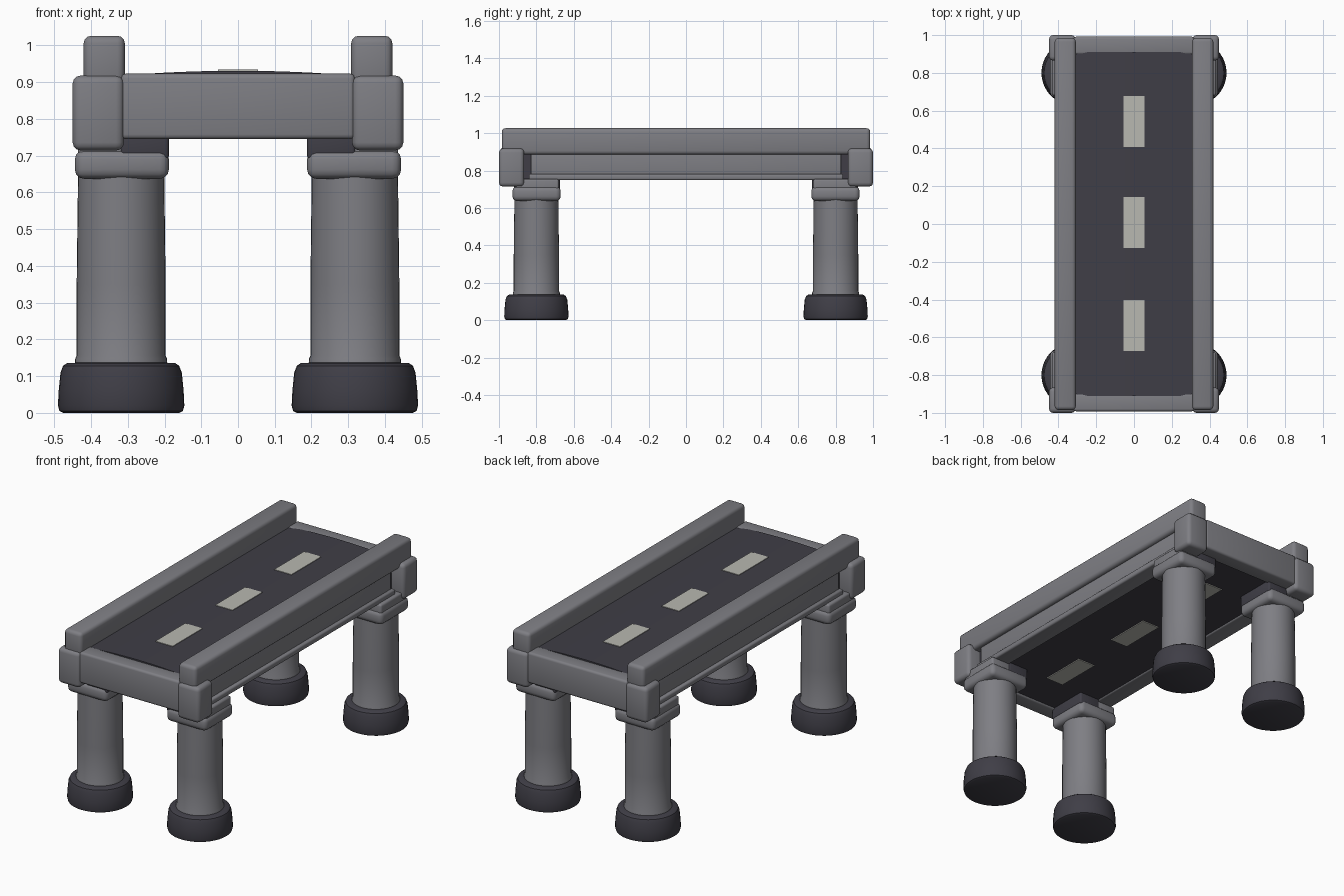
import bpy, bmesh, math

if "Cube" in bpy.data.objects:
    bpy.data.objects.remove(bpy.data.objects["Cube"])


def material(name, rgb):
    m = bpy.data.materials.new(name)
    m.diffuse_color = (*rgb, 1)
    m.use_nodes = True
    m.node_tree.nodes["Principled BSDF"].inputs["Base Color"].default_value = m.diffuse_color
    return m


GRAY = material("concrete gray", (0.21, 0.21, 0.23))
DARK = material("asphalt dark", (0.05, 0.048, 0.062))
PALE = material("lane marking", (0.48, 0.48, 0.44))


def finish(bm, name, mat):
    bmesh.ops.recalc_face_normals(bm, faces=bm.faces)
    me = bpy.data.meshes.new(name)
    bm.to_mesh(me)
    bm.free()
    me.materials.append(mat)
    ob = bpy.data.objects.new(name, me)
    bpy.context.collection.objects.link(ob)
    bpy.context.view_layer.objects.active = ob
    ob.select_set(True)
    bpy.ops.object.shade_smooth_by_angle(angle=math.radians(35))
    ob.select_set(False)
    return ob


def box(name, x, y, z, mat, bevel=0.0):
    """Rounded box given by its (min, max) range on each axis."""
    bm = bmesh.new()
    bmesh.ops.create_cube(bm, size=1)
    for v in bm.verts:
        for i, (a, b) in enumerate((x, y, z)):
            v.co[i] = (a + b) / 2 + v.co[i] * (b - a)
    if bevel:
        bmesh.ops.bevel(bm, geom=bm.edges[:], offset=bevel, segments=3,
                        profile=0.5, affect='EDGES')
    return finish(bm, name, mat)


def span(sign, a, b):
    return tuple(sorted((sign * a, sign * b)))


def lathe(name, cx, cy, profile, mat, n=40):
    """Closed solid turned from (radius, height) points."""
    bm = bmesh.new()
    rings = [[bm.verts.new((cx + r * math.cos(2 * math.pi * k / n),
                            cy + r * math.sin(2 * math.pi * k / n), z))
              for k in range(n)] for r, z in profile]
    for a, b in zip(rings, rings[1:]):
        for k in range(n):
            j = (k + 1) % n
            bm.faces.new((a[k], a[j], b[j], b[k]))
    bm.faces.new(rings[0])
    bm.faces.new(rings[-1])
    return finish(bm, name, mat)


# Road deck: slab with a slightly arched top
bm = bmesh.new()
pts = [(-0.315, 0.755), (0.315, 0.755)]
for i in range(13):
    t = 1 - i / 6
    pts.append((0.315 * t, 0.931 - 0.013 * t * t))
face = bm.faces.new([bm.verts.new((x, -0.91, z)) for x, z in pts])
ext = bmesh.ops.extrude_face_region(bm, geom=[face])
for g in ext["geom"]:
    if isinstance(g, bmesh.types.BMVert):
        g.co.y = 0.91
finish(bm, "road_deck", DARK)

# Lane markings, on the top and on the underside
for i, yc in enumerate((-0.537, 0.007, 0.543)):
    box(f"lane_marking_top_{i}", (-0.055, 0.055), (yc - 0.135, yc + 0.135), (0.926, 0.934), PALE)
    box(f"lane_marking_under_{i}", (-0.055, 0.055), (yc - 0.135, yc + 0.135), (0.75, 0.758), PALE)

# Side rails and the recessed girders beneath them
for sx, side in ((-1, "left"), (1, "right")):
    box(f"{side}_rail", span(sx, 0.308, 0.42), (-0.985, 0.985), (0.885, 1.026), GRAY, 0.02)
    box(f"{side}_girder", span(sx, 0.30, 0.395), (-0.83, 0.83), (0.76, 0.90), GRAY, 0.008)
    box(f"{side}_girder_lip", span(sx, 0.312, 0.415), (-0.84, 0.84), (0.748, 0.782), GRAY, 0.01)
    box(f"{side}_girder_core", span(sx, 0.30, 0.37), (-0.90, 0.90), (0.757, 0.89), DARK)

# End beams
for sy, end in ((-1, "front"), (1, "back")):
    box(f"{end}_beam", (-0.318, 0.318), span(sy, 0.897, 0.992), (0.745, 0.923), GRAY, 0.013)

# Corner blocks and legs
FOOT = [(0.158, 0.0), (0.168, 0.005), (0.172, 0.02), (0.170, 0.06), (0.165, 0.11),
        (0.158, 0.128), (0.146, 0.136), (0.10, 0.137)]
PILLAR = [(0.126, 0.12), (0.125, 0.147), (0.121, 0.156), (0.121, 0.35), (0.117, 0.67)]
for sx, side in ((-1, "left"), (1, "right")):
    for sy, end in ((-1, "front"), (1, "back")):
        tag = f"{end}_{side}"
        cx, cy = sx * 0.318, sy * 0.80
        box(f"{tag}_corner_block", span(sx, 0.31, 0.45), span(sy, 0.865, 1.0),
            (0.714, 0.918), GRAY, 0.022)
        lathe(f"{tag}_foot", cx, cy, FOOT, DARK)
        lathe(f"{tag}_pillar", cx, cy, PILLAR, GRAY)
        box(f"{tag}_collar", span(sx, 0.188, 0.444), span(sy, 0.67, 0.928),
            (0.637, 0.715), GRAY, 0.025)
        box(f"{tag}_collar_cap", span(sx, 0.30, 0.435), span(sy, 0.68, 0.915),
            (0.68, 0.755), GRAY, 0.012)
        box(f"{tag}_bearing", span(sx, 0.188, 0.32), span(sy, 0.675, 0.92),
            (0.69, 0.765), DARK, 0.01)
